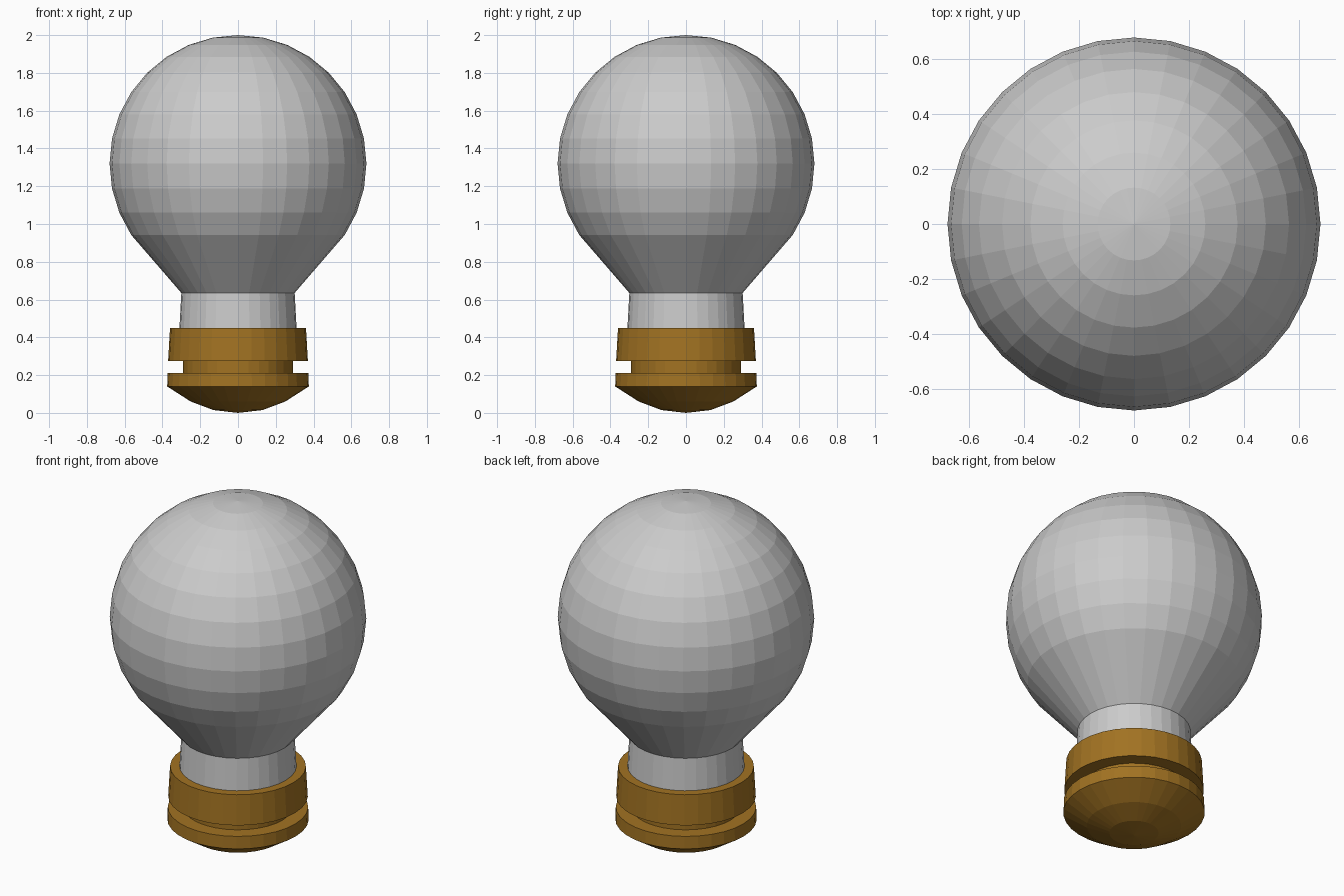
import bpy, bmesh
from math import sin, cos, pi, radians

cube = bpy.data.objects.get("Cube")
if cube:
    bpy.data.objects.remove(cube, do_unlink=True)

SEGMENTS = 32


def make_material(name, rgb, roughness):
    mat = bpy.data.materials.new(name)
    mat.use_nodes = True
    mat.diffuse_color = (*rgb, 1)
    bsdf = next(n for n in mat.node_tree.nodes if n.type == 'BSDF_PRINCIPLED')
    bsdf.inputs["Base Color"].default_value = (*rgb, 1)
    bsdf.inputs["Roughness"].default_value = roughness
    return mat


def lathe(name, profile, mat):
    """Spin a (radius, height) profile, listed bottom to top, around z."""
    bm = bmesh.new()
    rings = []
    for r, z in profile:
        if r == 0:
            rings.append([bm.verts.new((0, 0, z))] * SEGMENTS)
        else:
            rings.append([bm.verts.new((r * cos(2 * pi * i / SEGMENTS),
                                        r * sin(2 * pi * i / SEGMENTS), z))
                          for i in range(SEGMENTS)])
    for low, high in zip(rings, rings[1:]):
        for i in range(SEGMENTS):
            j = (i + 1) % SEGMENTS
            corners = dict.fromkeys((low[i], low[j], high[j], high[i]))
            bm.faces.new(list(corners))
    bmesh.ops.recalc_face_normals(bm, faces=bm.faces)
    mesh = bpy.data.meshes.new(name)
    bm.to_mesh(mesh)
    bm.free()
    mesh.materials.append(mat)
    obj = bpy.data.objects.new(name, mesh)
    bpy.context.collection.objects.link(obj)
    return obj


glass = make_material("pale grey glass", (0.6, 0.6, 0.6), 0.4)
brass = make_material("dark brass", (0.36, 0.17, 0.016), 0.5)

# Round globe tapering straight into the neck
R, CENTRE = 0.68, 1.32
globe = [(R * cos(radians(a * 11.25)), CENTRE + R * sin(radians(a * 11.25)))
         for a in range(-3, 8)]
lathe("glass_globe", [(0.3, 0.635)] + globe + [(0, CENTRE + R)], glass)

# Slightly flared neck
lathe("glass_neck", [(0.31, 0.44), (0.31, 0.45), (0.3, 0.635)], glass)

# Brass base: domed foot, lower band, groove, upper band
lathe("brass_base", [(0, 0), (0.13, 0.015), (0.25, 0.06), (0.375, 0.14),
                     (0.372, 0.212), (0.29, 0.212), (0.29, 0.275),
                     (0.37, 0.275), (0.36, 0.45), (0, 0.45)], brass)
